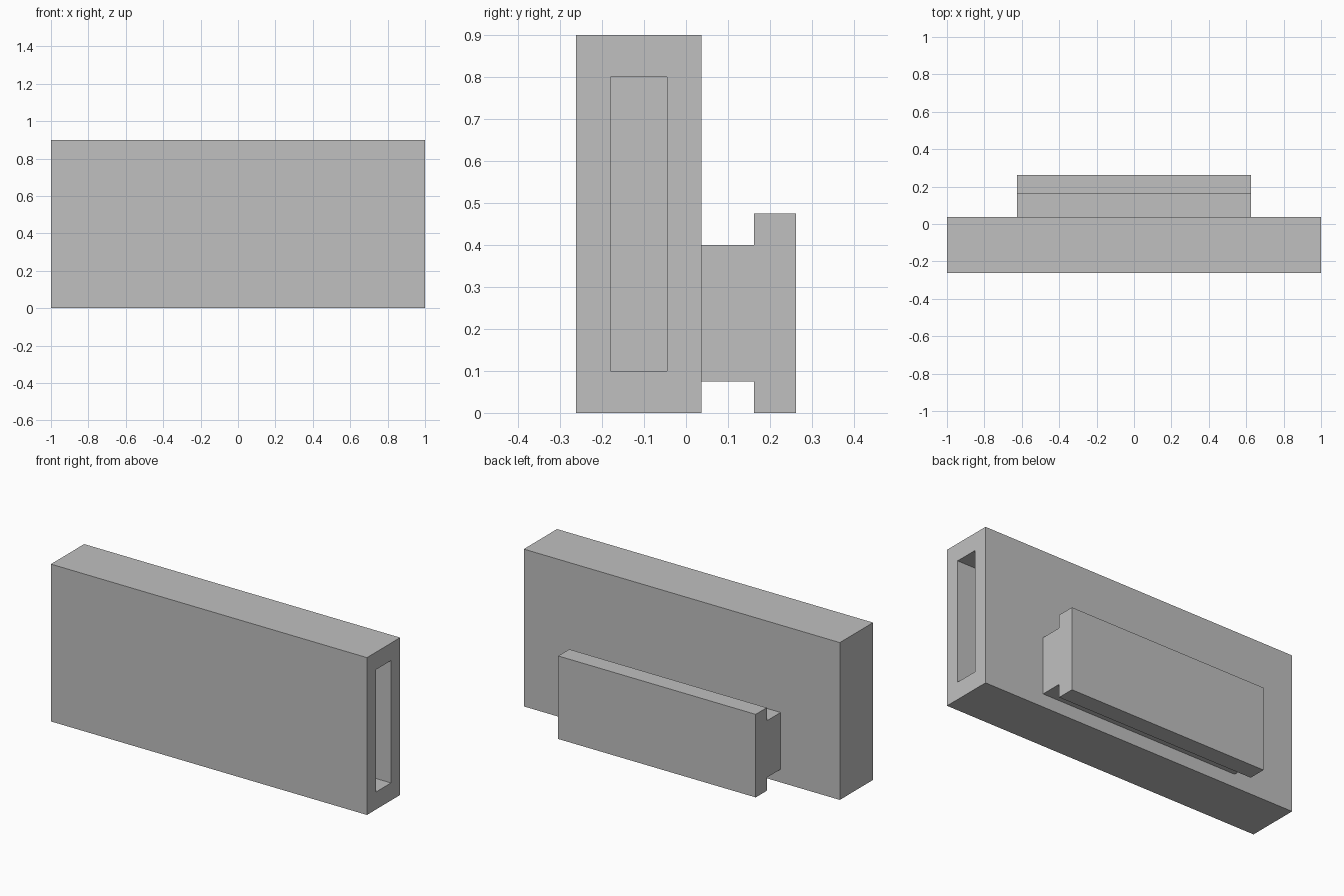
import bpy
import bmesh

# Remove the default cube
cube = bpy.data.objects.get("Cube")
if cube:
    bpy.data.objects.remove(cube, do_unlink=True)

grey = bpy.data.materials.new("plain grey")
grey.use_nodes = True
colour = (0.53, 0.53, 0.53, 1)
grey.diffuse_color = colour
grey.node_tree.nodes["Principled BSDF"].inputs["Base Color"].default_value = colour


def finish(name, bm):
    bmesh.ops.recalc_face_normals(bm, faces=bm.faces)
    mesh = bpy.data.meshes.new(name)
    bm.to_mesh(mesh)
    bm.free()
    mesh.materials.append(grey)
    obj = bpy.data.objects.new(name, mesh)
    bpy.context.collection.objects.link(obj)
    return obj


def extrude_profile(name, profile, x0, x1):
    """Extrude a closed (y, z) outline along x."""
    bm = bmesh.new()
    face = bm.faces.new([bm.verts.new((x0, y, z)) for y, z in profile])
    ext = bmesh.ops.extrude_face_region(bm, geom=[face])["geom"]
    moved = [v for v in ext if isinstance(v, bmesh.types.BMVert)]
    bmesh.ops.translate(bm, verts=moved, vec=(x1 - x0, 0, 0))
    return finish(name, bm)


def rect(y0, y1, z0, z1):
    return [(y0, z0), (y1, z0), (y1, z1), (y0, z1)]


# Main body, with a deep slot opening on the left end only
body = extrude_profile("main_body", rect(-0.2625, 0.0375, 0, 0.9), -1, 1)
cutter = extrude_profile("slot_cutter", rect(-0.18, -0.045, 0.1, 0.8), -0.9, 1.1)
cutter.hide_render = True
cutter.hide_viewport = True
cutter.display_type = 'WIRE'
slot = body.modifiers.new("slot", 'BOOLEAN')
slot.operation = 'DIFFERENCE'
slot.solver = 'EXACT'
slot.object = cutter

# Apply the cut so that the helper can go
bpy.context.view_layer.update()
graph = bpy.context.evaluated_depsgraph_get()
cut_mesh = bpy.data.meshes.new_from_object(body.evaluated_get(graph))
body.modifiers.clear()
body.data = cut_mesh
bpy.data.objects.remove(cutter, do_unlink=True)

# T-shaped rear clip: stem against the body, taller flange behind
clip = [(0.0375, 0.075), (0.1625, 0.075), (0.1625, 0), (0.2625, 0),
        (0.2625, 0.475), (0.1625, 0.475), (0.1625, 0.4), (0.0375, 0.4)]
extrude_profile("rear_clip", clip, -0.625, 0.625)
